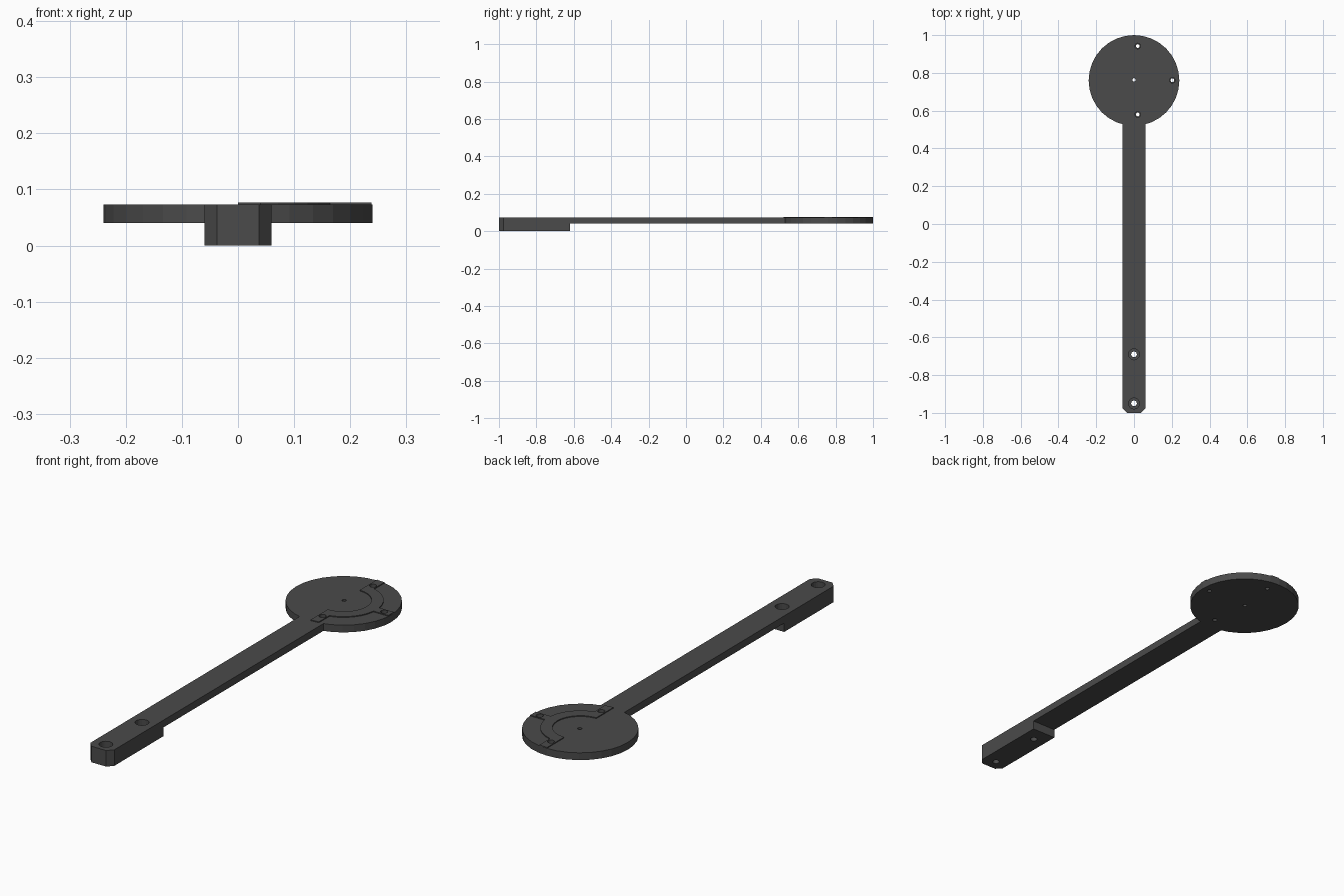
import bpy, bmesh
from math import sin, cos, asin, sqrt, pi

if "Cube" in bpy.data.objects:
    bpy.data.objects.remove(bpy.data.objects["Cube"])

HUB_Y, HUB_R = 0.76, 0.24
Z_LOW, Z_TOP, Z_PAD = 0.04, 0.073, 0.077

mat = bpy.data.materials.new("dark_grey")
mat.diffuse_color = (0.07, 0.07, 0.07, 1)
mat.use_nodes = True
mat.node_tree.nodes["Principled BSDF"].inputs["Base Color"].default_value = mat.diffuse_color


def prism(name, pts, z0, z1):
    """Extrude a 2D outline (counter-clockwise or not) from z0 to z1."""
    bm = bmesh.new()
    face = bm.faces.new([bm.verts.new((x, y, z0)) for x, y in pts])
    ext = bmesh.ops.extrude_face_region(bm, geom=[face])
    for v in ext["geom"]:
        if isinstance(v, bmesh.types.BMVert):
            v.co.z = z1
    bmesh.ops.recalc_face_normals(bm, faces=bm.faces)
    me = bpy.data.meshes.new(name)
    bm.to_mesh(me)
    bm.free()
    me.materials.append(mat)
    ob = bpy.data.objects.new(name, me)
    bpy.context.collection.objects.link(ob)
    return ob


def arc(r, a0, a1, n, cx=0, cy=0):
    return [(cx + r * cos(a0 + (a1 - a0) * i / n),
             cy + r * sin(a0 + (a1 - a0) * i / n)) for i in range(n + 1)]


def disc(name, x, y, r, z0, z1, n=20):
    return prism(name, arc(r, 0, 2 * pi, n, x, y)[:-1], z0, z1)


def boolean(ob, tool, op):
    """Apply a boolean and remove the helper object."""
    mod = ob.modifiers.new(op, 'BOOLEAN')
    mod.operation, mod.object, mod.solver = op, tool, 'EXACT'
    bpy.context.view_layer.objects.active = ob
    bpy.ops.object.modifier_apply(modifier=mod.name)
    bpy.data.objects.remove(tool)


def drill(ob, x, y, r, z0, z1):
    boolean(ob, disc("drill", x, y, r, z0, z1), 'DIFFERENCE')


# Arm: side profile as a bar plus the thick mounting block with clipped corners
def bar(name, y_end, z0):
    return prism(name, [(-0.037, -1), (0.037, -1), (0.06, -0.975), (0.06, y_end),
                        (-0.06, y_end), (-0.06, -0.975)], z0, Z_TOP)


# The block is kept below the bar so the two join on one flat plane
arm = prism("arm", [(-0.06, -0.62), (0.06, -0.62), (0.06, 0.6), (-0.06, 0.6)], Z_LOW, Z_TOP)
boolean(arm, bar("mounting_block", -0.62, 0), 'UNION')

# Round hub at the far end
boolean(arm, disc("hub", 0, HUB_Y, HUB_R, Z_LOW, Z_TOP, 32), 'UNION')

# Raised half-ring pad with three screw tabs
RI, RO, RT, W = 0.115, 0.165, 0.239, 0.02
a_end, a_mid = asin(sqrt(RO**2 - (2 * W)**2) / RO), asin(W / RO)
upper = [(0, RT), (2 * W, sqrt(RT**2 - 4 * W**2))]
upper += arc(RO, a_end, a_mid, 6)
upper += [(sqrt(RT**2 - W**2), W)]
outline = upper + [(x, -y) for x, y in reversed(upper)] + arc(RI, -pi / 2, pi / 2, 14)
pad = prism("raised_pad", [(x, y + HUB_Y) for x, y in outline], Z_TOP, Z_PAD)

# Counterbored mounting holes in the block
for y in (-0.95, -0.69):
    drill(arm, 0, y, 0.015, -0.05, 0.2)
    drill(arm, 0, y, 0.029, 0.035, 0.2)

# Hub centre hole and recessed screw holes through the pad tabs
drill(arm, 0, HUB_Y + 0.003, 0.009, -0.05, 0.2)
for x, y in ((0.02, 0.182), (0.02, -0.18), (0.203, 0.001)):
    drill(arm, x, HUB_Y + y, 0.010, -0.05, 0.2)
    drill(arm, x, HUB_Y + y, 0.015, 0.06, 0.2)
    drill(pad, x, HUB_Y + y, 0.015, 0.06, 0.2)
